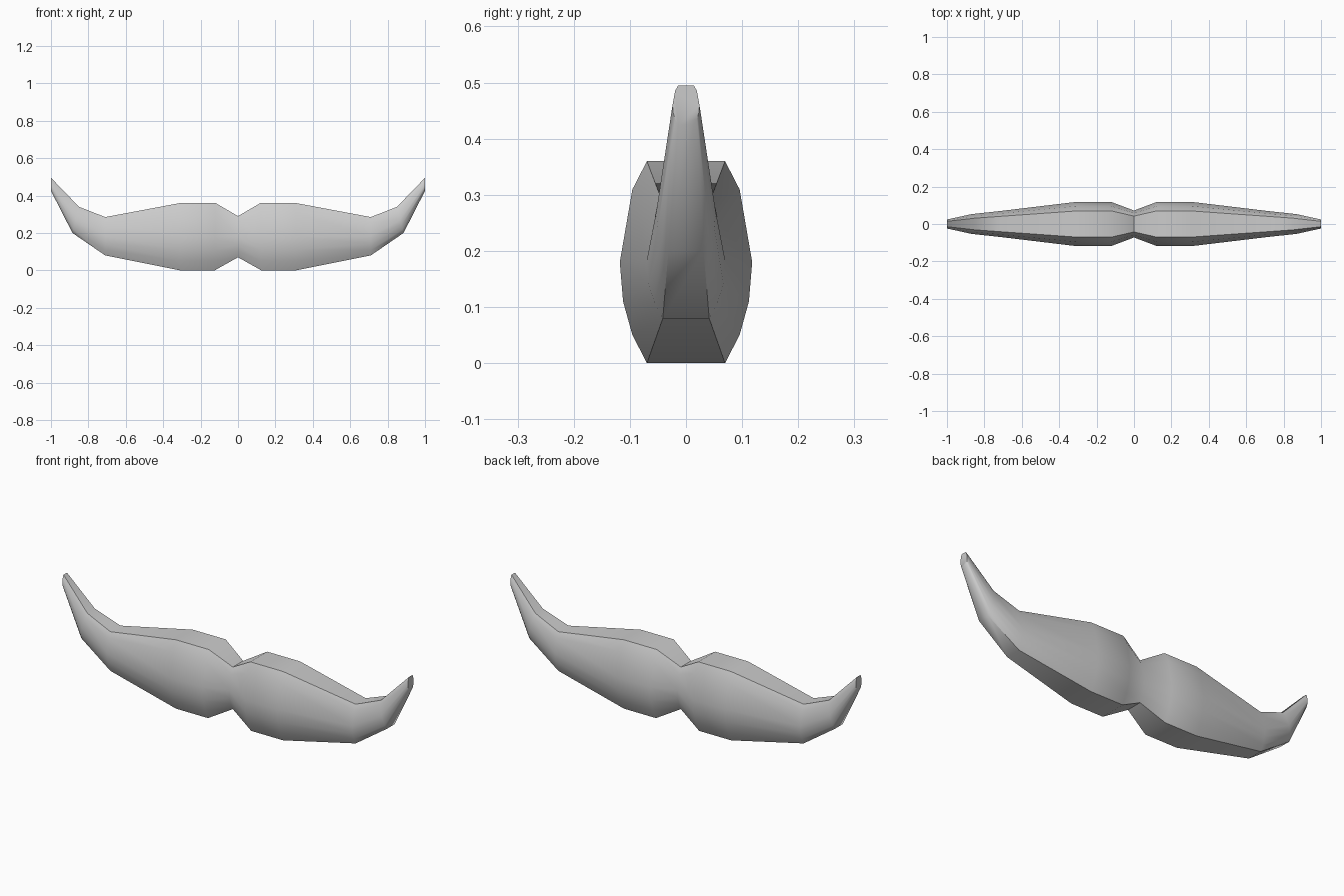
import bpy, bmesh, math

if "Cube" in bpy.data.objects:
    bpy.data.objects.remove(bpy.data.objects["Cube"])

# Stations along one half: (top x, top z, bottom x, bottom z, half depth)
half = [
    (0.0, 0.29, 0.0, 0.07, 0.072),
    (0.12, 0.36, 0.125, 0.0, 0.118),
    (0.31, 0.36, 0.31, 0.0, 0.118),
    (0.71, 0.285, 0.71, 0.08, 0.07),
    (0.85, 0.34, 0.885, 0.20, 0.053),
    (1.0, 0.495, 1.0, 0.425, 0.024),
]

# Cross-section of one side: (depth fraction, height fraction), bottom to top
side = [(0.59, 0.0), (0.81, 0.14), (0.95, 0.305),
        (1.0, 0.5), (0.81, 0.86), (0.59, 1.0)]
outline = side + [(-d, h) for d, h in reversed(side)]

# Mirror the stations to run from one tip to the other
stations = [(-a, b, -c, d, e) for a, b, c, d, e in reversed(half[1:])] + half

# Loft the rings into one closed body
bm = bmesh.new()
rings = []
for tx, tz, bx, bz, depth in stations:
    rings.append([bm.verts.new((bx + (tx - bx) * h, depth * d, bz + (tz - bz) * h))
                  for d, h in outline])
n = len(outline)
for a, b in zip(rings, rings[1:]):
    for i in range(n):
        j = (i + 1) % n
        bm.faces.new((a[i], a[j], b[j], b[i]))

# Flat tips
bm.faces.new(rings[0])
bm.faces.new(rings[-1])
bmesh.ops.recalc_face_normals(bm, faces=bm.faces)

mesh = bpy.data.meshes.new("moustache")
bm.to_mesh(mesh)
bm.free()
moustache = bpy.data.objects.new("moustache", mesh)
bpy.context.collection.objects.link(moustache)

# Soft shading with crisp tips
bpy.context.view_layer.objects.active = moustache
moustache.select_set(True)
bpy.ops.object.shade_smooth_by_angle(angle=math.radians(50))
